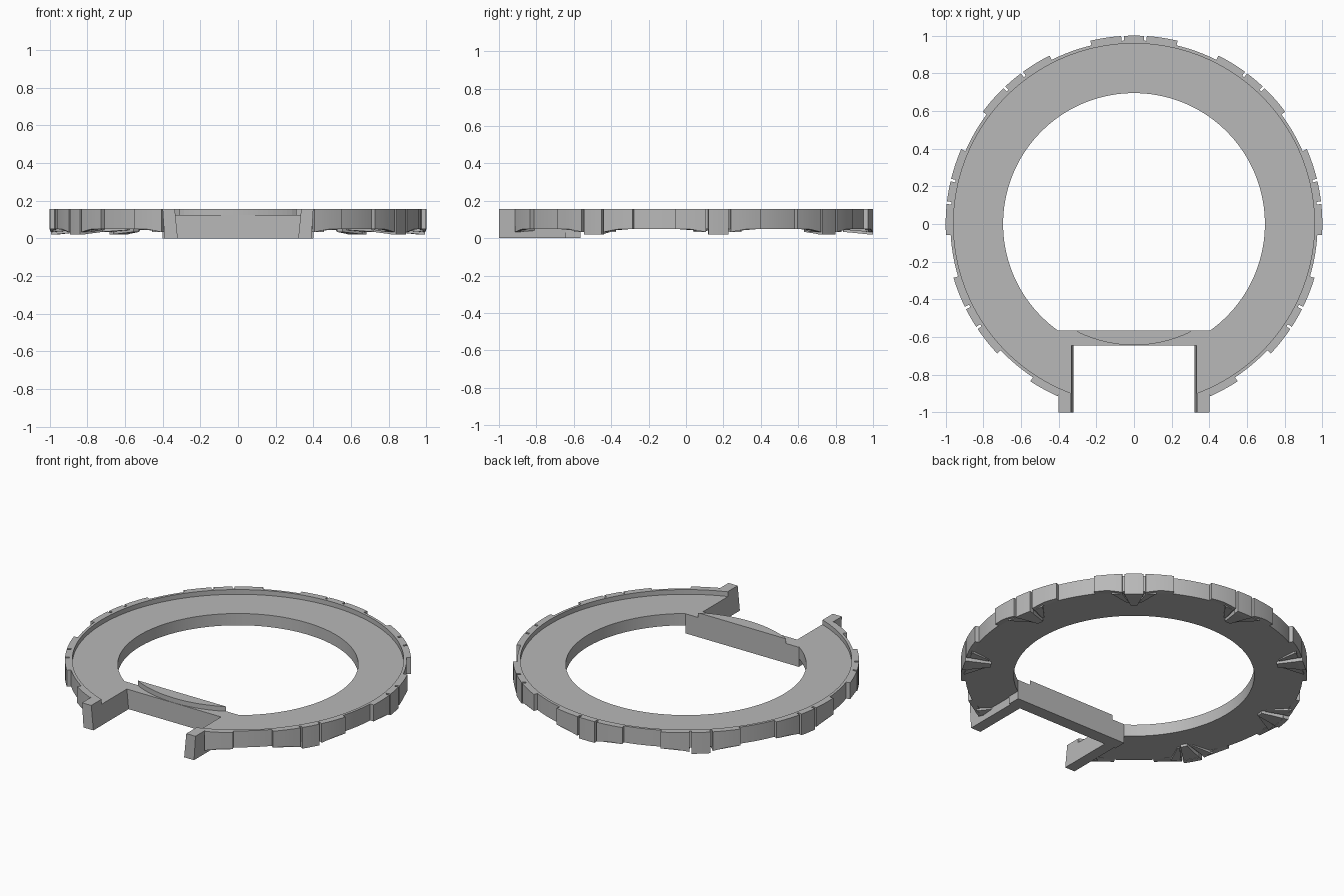
import bpy, bmesh
from math import sin, cos, radians, pi, asin

if "Cube" in bpy.data.objects:
    bpy.data.objects.remove(bpy.data.objects["Cube"], do_unlink=True)

grey = bpy.data.materials.new("plain_grey")
grey.use_nodes = True
grey.diffuse_color = (0.48, 0.48, 0.48, 1)
grey.node_tree.nodes["Principled BSDF"].inputs["Base Color"].default_value = grey.diffuse_color

TOP, FLOOR, UNDER = 0.155, 0.125, 0.05
R_IN, R_RIM, R_OUT, R_PAD = 0.695, 0.958, 0.975, 1.0
BAR_BACK, BAR_FRONT = -0.565, -0.645


def finish(name, bm, smooth=False):
    bmesh.ops.recalc_face_normals(bm, faces=bm.faces)
    mesh = bpy.data.meshes.new(name)
    bm.to_mesh(mesh)
    bm.free()
    mesh.materials.append(grey)
    obj = bpy.data.objects.new(name, mesh)
    bpy.context.collection.objects.link(obj)
    bpy.ops.object.select_all(action='DESELECT')
    obj.select_set(True)
    bpy.context.view_layer.objects.active = obj
    if smooth:
        bpy.ops.object.shade_smooth_by_angle(angle=radians(30))
    return obj


def loft(name, low, high, smooth=False):
    """Solid between two matching outlines of 3D points."""
    bm = bmesh.new()
    a = [bm.verts.new(p) for p in low]
    b = [bm.verts.new(p) for p in high]
    n = len(a)
    bm.faces.new(a)
    bm.faces.new(b)
    for i in range(n):
        j = (i + 1) % n
        bm.faces.new((a[i], a[j], b[j], b[i]))
    return finish(name, bm, smooth)


def prism(name, plan, z0, z1):
    return loft(name, [(x, y, z0) for x, y in plan], [(x, y, z1) for x, y in plan])


# Ring with a raised outer rim
def make_ring():
    profile = [(R_IN, UNDER), (R_OUT, UNDER), (R_OUT, TOP),
               (R_RIM, TOP), (R_RIM, FLOOR), (R_IN, FLOOR)]
    bm = bmesh.new()
    steps = 144
    loops = [[bm.verts.new((r * cos(2 * pi * k / steps), r * sin(2 * pi * k / steps), z))
              for r, z in profile] for k in range(steps)]
    for k in range(steps):
        a, b = loops[k], loops[(k + 1) % steps]
        for i in range(len(profile)):
            j = (i + 1) % len(profile)
            bm.faces.new((a[i], a[j], b[j], b[i]))
    return finish("ring", bm)


ring = make_ring()

# Open the front of the ring between the arms
w = 0.336
cutter = prism("slot_cutter", [(-w, -1.2), (w, -1.2), (w, -0.62), (-w, -0.62)], -0.1, 0.3)
cutter.hide_render = True
cut = ring.modifiers.new("front_slot", 'BOOLEAN')
cut.operation = 'DIFFERENCE'
cut.solver = 'EXACT'
cut.object = cutter
bpy.context.view_layer.objects.active = ring
bpy.ops.object.modifier_apply(modifier=cut.name)
bpy.data.objects.remove(cutter, do_unlink=True)
bpy.ops.object.select_all(action='DESELECT')
ring.select_set(True)
bpy.ops.object.shade_smooth_by_angle(angle=radians(30))

# Cross bar and the raised crescent on it
prism("cross_bar", [(-0.4, BAR_FRONT), (0.4, BAR_FRONT), (0.4, BAR_BACK), (-0.4, BAR_BACK)], 0, FLOOR)
crescent_r, half = 0.68, asin(0.31 / 0.68)
arc = [(crescent_r * sin(half * k / 12), 0.037 - crescent_r * cos(half * k / 12))
       for k in range(-12, 13)]
arc[0], arc[-1] = (-0.31, BAR_BACK), (0.31, BAR_BACK)
prism("bar_crescent", arc, FLOOR - 0.01, TOP)


# Arms with slightly sloped walls, tall only beyond the rim
def arm_section(name, side, y_in, y_out, y_front, top):
    def outline(z):
        inner, outer = 0.32 + 0.1 * z, 0.39 + 0.065 * z
        return [(side * inner, y_in, z), (side * outer, y_out, z),
                (side * outer, y_front, z), (side * inner, y_front, z)]
    loft(name, outline(0), outline(top))


for side, label in ((1, "left"), (-1, "right")):
    arm_section(label + "_arm", side, BAR_BACK, BAR_BACK, -0.91, FLOOR)
    arm_section(label + "_arm_end", side, -0.9, -0.872, -1.0, TOP)


# Tread pads around the outside
def polar(r, deg, z):
    return (r * cos(radians(deg)), r * sin(radians(deg)), z)


def pad(name, centre, angles, bottoms):
    def outline(zs):
        return ([polar(R_PAD, centre + a, z) for a, z in zip(angles, zs)] +
                [polar(R_RIM + 0.01, centre + a, z) for a, z in reversed(list(zip(angles, zs)))])
    loft(name, outline(bottoms), outline([TOP] * len(angles)), True)


# Tapered ribs that run inward under the ring
def rib(name, centre, outer, inner, r0, r1, z0, z1):
    def point(r, t, z):
        c, s = cos(radians(centre)), sin(radians(centre))
        return (r * c - t * s, r * s + t * c, z)
    plan = [(r0, outer[0], z0), (r0, outer[1], z0), (r1, inner[1], z1), (r1, inner[0], z1)]
    loft(name, [point(*p) for p in plan], [point(r, t, UNDER + 0.01) for r, t, z in plan])


side_angles = [3.9, 6, 8, 10, 11.7, 13.4]
side_bottoms = [0.033, 0.04, 0.047, UNDER, UNDER, UNDER]
for k in range(-4, 5):
    centre = 90 + 40 * k
    if abs(k) < 4:
        pad("centre_pad", centre, [-3.1, -1.5, 0, 1.5, 3.1], [0.02] * 5)
        rib("centre_rib", centre, (-0.052, 0.052), (-0.02, 0.02), 0.985, 0.84, 0.02, 0.034)
    for s in (-1, 1):
        # The groups beside the arms keep only their rear half
        if abs(k) == 4 and s * k > 0:
            continue
        pad("side_pad", centre, [s * a for a in side_angles], side_bottoms)
        if abs(k) < 4:
            rib("side_rib", centre, (s * 0.068, s * 0.13), (s * 0.03, s * 0.045),
                0.975, 0.86, 0.034, 0.044)
        else:
            rib("side_rib", centre, (s * 0.068, s * 0.13), (s * 0.06, s * 0.075),
                0.975, 0.86, 0.034, 0.044)
